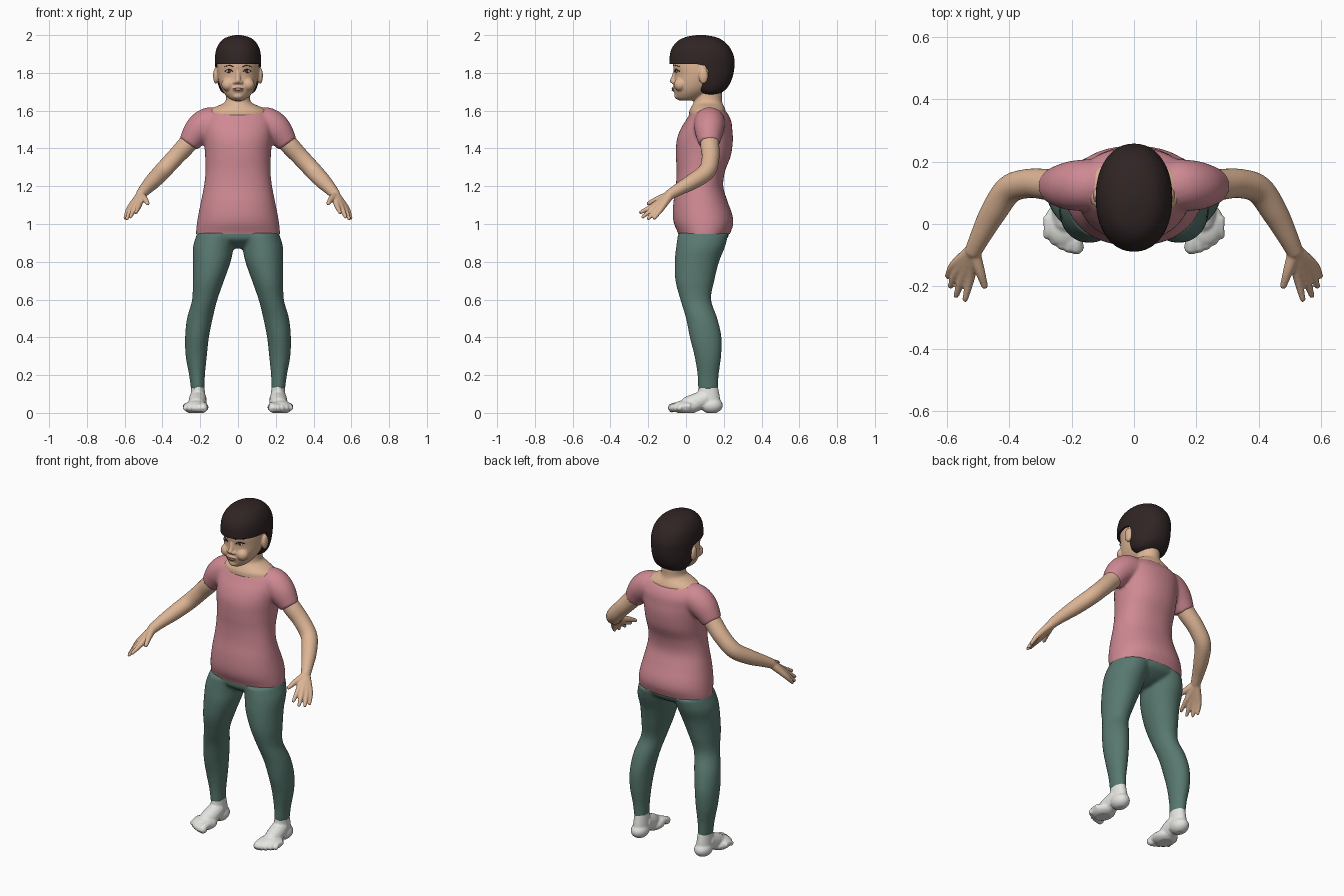
import bpy, bmesh, math
from mathutils import Vector, Matrix
from mathutils.bvhtree import BVHTree

if "Cube" in bpy.data.objects:
    bpy.data.objects.remove(bpy.data.objects["Cube"])


def material(name, rgb):
    m = bpy.data.materials.new(name)
    m.use_nodes = True
    m.diffuse_color = (*rgb, 1)
    b = next(n for n in m.node_tree.nodes if n.type == 'BSDF_PRINCIPLED')
    b.inputs["Base Color"].default_value = (*rgb, 1)
    b.inputs["Roughness"].default_value = 0.7
    return m


SKIN = material("skin", (0.72, 0.46, 0.30))
HAIR = material("dark hair", (0.03, 0.018, 0.018))
PINK = material("pink cloth", (0.62, 0.25, 0.29))
GREEN = material("green cloth", (0.098, 0.19, 0.16))
WHITE = material("white sock", (0.78, 0.78, 0.75))
LIP = material("lip", (0.50, 0.22, 0.17))
IRIS = material("brown iris", (0.07, 0.03, 0.02))


def spline(pts, steps=6):
    """Catmull-Rom interpolation of equal-length tuples."""
    out = []
    for i in range(len(pts) - 1):
        a, b, c, d = (pts[max(0, min(len(pts) - 1, i + k))] for k in (-1, 0, 1, 2))
        for s in range(steps):
            t = s / steps
            out.append(tuple(q + t / 2 * (r - p + t * (2*p - 5*q + 4*r - w + t * (3*q - p - 3*r + w)))
                             for p, q, r, w in zip(a, b, c, d)))
    return out + [tuple(pts[-1])]


def skin_rings(bm, rings):
    rows = [[bm.verts.new(co) for co in ring] for ring in rings]
    n = len(rows[0])
    for a, b in zip(rows, rows[1:]):
        for i in range(n):
            bm.faces.new((a[i], a[(i + 1) % n], b[(i + 1) % n], b[i]))
    bm.faces.new(rows[0][::-1])
    bm.faces.new(rows[-1])


def stack(bm, sections, n=48, power=2.0):
    """Level rings: height, half width, front y, back y, optional centre x."""
    rings = []
    for z, hx, y0, y1, cx in spline([(*s, 0)[:5] for s in sections]):
        ring = []
        for i in range(n):
            a = math.tau * i / n
            c, s = math.cos(a), math.sin(a)
            k = (abs(c) ** power + abs(s) ** power) ** (-1 / power)
            ring.append((cx + hx * k * c, (y0 + y1) / 2 + (y1 - y0) / 2 * k * s, z))
        rings.append(ring)
    skin_rings(bm, rings)


def tube(bm, pts, n=16, blunt=False):
    """Round limb through points (x, y, z, radius)."""
    path = spline(pts)
    if not blunt:
        end, before = Vector(path[-1][:3]), Vector(path[-2][:3])
        r = path[-1][3]
        path.append((*(end + (end - before).normalized() * r * 0.7), r * 0.6))
    rings = []
    for i, p in enumerate(path):
        t = Vector(path[min(i + 1, len(path) - 1)][:3]) - Vector(path[max(i - 1, 0)][:3])
        q = t.to_track_quat('Z', 'Y')
        rings.append([Vector(p[:3]) + q @ Vector((p[3] * math.cos(math.tau * k / n),
                                                  p[3] * math.sin(math.tau * k / n), 0)) for k in range(n)])
    skin_rings(bm, rings)


def ball(bm, centre, radii):
    bmesh.ops.create_uvsphere(bm, u_segments=24, v_segments=16, radius=1,
                              matrix=Matrix.Translation(centre) @ Matrix.Diagonal((*radii, 1)))


def finish(bm, name, mat, mirror=False, voxel=0, smooth=0, hem=None, cutter=None):
    """Mirror, blend and smooth the pieces into one finished part."""
    bmesh.ops.recalc_face_normals(bm, faces=bm.faces)
    me = bpy.data.meshes.new(name)
    bm.to_mesh(me)
    bm.free()
    ob = bpy.data.objects.new(name, me)
    bpy.context.collection.objects.link(ob)
    if mirror:
        ob.modifiers.new("mirror", 'MIRROR').use_mirror_merge = False
    if voxel:
        r = ob.modifiers.new("blend", 'REMESH')
        r.mode, r.voxel_size = 'VOXEL', voxel
    if smooth:
        s = ob.modifiers.new("smooth", 'SMOOTH')
        s.factor, s.iterations = 0.5, smooth
    if cutter:
        c = ob.modifiers.new("cut", 'BOOLEAN')
        c.operation, c.object, c.solver = 'DIFFERENCE', cutter, 'EXACT'
    bpy.context.view_layer.update()
    me = bpy.data.meshes.new_from_object(ob.evaluated_get(bpy.context.evaluated_depsgraph_get()))
    ob.modifiers.clear()
    bm = bmesh.new()
    bm.from_mesh(me)
    if hem:
        bmesh.ops.bisect_plane(bm, geom=bm.verts[:] + bm.edges[:] + bm.faces[:],
                               plane_co=(0, 0, hem), plane_no=(0, 0, -1), clear_outer=True)
    for v in bm.verts:
        v.co.z = max(v.co.z, 0)
    bm.to_mesh(me)
    bm.free()
    me.name = name
    me.materials.clear()
    me.materials.append(mat)
    me.polygons.foreach_set("material_index", [0] * len(me.polygons))
    me.shade_smooth()
    me.set_sharp_from_angle(angle=math.radians(45))
    ob.data = me
    return ob


# Shirt: torso with short sleeves
bm = bmesh.new()
stack(bm, [(0.90, 0.215, -0.03, 0.215), (0.95, 0.222, -0.042, 0.234), (1.0, 0.218, -0.063, 0.25),
           (1.05, 0.21, -0.07, 0.245), (1.12, 0.196, -0.066, 0.22), (1.2, 0.18, -0.054, 0.197),
           (1.28, 0.172, -0.05, 0.207), (1.36, 0.174, -0.053, 0.237), (1.44, 0.18, -0.05, 0.248),
           (1.5, 0.186, -0.03, 0.245), (1.55, 0.185, 0, 0.238), (1.595, 0.155, 0.03, 0.212),
           (1.61, 0.12, 0.07, 0.18)], power=2.2)
tube(bm, [(0.1, 0.125, 1.53, 0.08), (0.155, 0.125, 1.535, 0.082), (0.21, 0.122, 1.495, 0.077),
          (0.262, 0.122, 1.425, 0.056)], n=32, blunt=True)
finish(bm, "shirt", PINK, mirror=True, voxel=0.008, smooth=8, hem=0.948)

# Leggings: pelvis and two legs
bm = bmesh.new()
stack(bm, [(0.87, 0.05, 0.03, 0.12), (0.89, 0.13, 0, 0.17), (0.92, 0.208, -0.035, 0.215),
           (0.95, 0.217, -0.038, 0.228), (0.975, 0.205, -0.04, 0.225)])
stack(bm, [(0.95, 0.105, -0.042, 0.225, 0.112), (0.88, 0.108, -0.052, 0.207, 0.13),
           (0.8, 0.1, -0.06, 0.175, 0.139), (0.7, 0.083, -0.056, 0.15, 0.157),
           (0.6, 0.067, -0.03, 0.133, 0.176), (0.5, 0.068, 0, 0.166, 0.202),
           (0.4, 0.063, 0.02, 0.188, 0.217), (0.3, 0.056, 0.045, 0.186, 0.221),
           (0.2, 0.042, 0.061, 0.173, 0.217), (0.125, 0.036, 0.064, 0.17, 0.213)], n=32)
finish(bm, "leggings", GREEN, mirror=True, voxel=0.008, smooth=6)

# Feet: ankle, heel, instep and toes
bm = bmesh.new()
stack(bm, [(0.03, 0.042, 0.06, 0.185, 0.212), (0.08, 0.04, 0.06, 0.18, 0.212),
           (0.16, 0.033, 0.068, 0.165, 0.213)], n=24)
ball(bm, (0.212, 0.135, 0.04), (0.048, 0.06, 0.044))
tube(bm, [(0.212, 0.11, 0.08, 0.045), (0.215, 0.05, 0.055, 0.048), (0.22, 0, 0.04, 0.042)])
ball(bm, (0.222, 0.0, 0.03), (0.066, 0.075, 0.037))
for i in range(5):
    r = 0.025 - 0.0022 * i
    x, y = 0.184 + 0.023 * i, -0.076 + 0.0025 * i * i
    tube(bm, [(x, y + 0.06, 0.035, r), (x, y + 0.02, 0.035, r * 0.85), (x, y, 0.024, r)], n=12)
finish(bm, "feet", WHITE, mirror=True, voxel=0.005, smooth=4)

# Arms with hands
bm = bmesh.new()
tube(bm, [(0.2, 0.125, 1.5, 0.05), (0.27, 0.126, 1.42, 0.05), (0.335, 0.13, 1.35, 0.047),
          (0.4, 0.11, 1.28, 0.046), (0.452, 0.035, 1.225, 0.042), (0.492, -0.04, 1.183, 0.033),
          (0.516, -0.09, 1.153, 0.027)], n=24)
for knuckle, tip in (((0.524, -0.168, 1.1), (0.541, -0.243, 1.06)),
                     ((0.546, -0.165, 1.09), (0.57, -0.23, 1.037)),
                     ((0.564, -0.15, 1.083), (0.588, -0.2, 1.028)),
                     ((0.576, -0.132, 1.08), (0.597, -0.168, 1.03))):
    tube(bm, [(0.516, -0.085, 1.153, 0.024), (*knuckle, 0.016), (*tip, 0.0095)], n=12)
tube(bm, [(0.512, -0.095, 1.15, 0.022), (0.492, -0.155, 1.13, 0.016), (0.478, -0.2, 1.108, 0.011)], n=12)
finish(bm, "arms", SKIN, mirror=True, voxel=0.005, smooth=4)

# Head with neck, nose, cheeks and ears
bm = bmesh.new()
stack(bm, [(1.57, 0.16, 0.015, 0.212), (1.6, 0.152, 0.018, 0.21), (1.62, 0.12, 0.028, 0.202),
           (1.64, 0.076, 0.04, 0.193), (1.66, 0.064, 0.045, 0.19), (1.7, 0.062, 0.05, 0.19),
           (1.76, 0.06, 0.05, 0.18)])
stack(bm, [(1.653, 0.025, -0.035, 0.04), (1.668, 0.052, -0.052, 0.08), (1.7, 0.08, -0.062, 0.13),
           (1.74, 0.098, -0.065, 0.17), (1.79, 0.109, -0.061, 0.2), (1.84, 0.111, -0.068, 0.215),
           (1.9, 0.105, -0.06, 0.21), (1.95, 0.08, -0.03, 0.18), (1.97, 0.04, 0.03, 0.13)])
tube(bm, [(0, -0.055, 1.81, 0.012), (0, -0.063, 1.78, 0.013), (0, -0.072, 1.755, 0.015)])
ball(bm, (0, -0.055, 1.715), (0.032, 0.019, 0.018))
ball(bm, (0, -0.042, 1.678), (0.028, 0.02, 0.018))
for s in (-1, 1):
    ball(bm, (0.016 * s, -0.065, 1.75), (0.011, 0.011, 0.009))
    ball(bm, (0.052 * s, -0.03, 1.738), (0.036, 0.035, 0.035))
    ball(bm, (0.117 * s, 0.092, 1.785), (0.015, 0.025, 0.043))
head = finish(bm, "head_and_neck", SKIN, voxel=0.005, smooth=4)

# Hair: rounded bob, opened around the face and ears
opening = [(-0.3, 1.6), (-0.3, 1.846), (0.06, 1.846), (0.1, 1.838), (0.118, 1.81),
           (0.112, 1.77), (0.088, 1.745), (0.074, 1.70), (0.085, 1.6)]
bm = bmesh.new()
skin_rings(bm, [[(x, y, z) for y, z in opening] for x in (-0.3, 0.3)])
cutter = finish(bm, "face_opening_cutter", HAIR)
cutter.hide_render = True
cutter.hide_set(True)
bm = bmesh.new()
stack(bm, [(1.685, 0.06, 0.09, 0.165), (1.7, 0.087, 0.06, 0.195), (1.73, 0.103, 0.02, 0.225),
           (1.78, 0.115, -0.04, 0.247), (1.83, 0.121, -0.083, 0.256), (1.88, 0.122, -0.087, 0.255),
           (1.93, 0.113, -0.075, 0.235), (1.97, 0.088, -0.042, 0.197), (1.99, 0.056, 0, 0.155),
           (2.0, 0.015, 0.055, 0.1)], n=64, power=2.15)
finish(bm, "hair", HAIR, cutter=cutter)

# Face details laid on the head surface
tree = BVHTree.FromPolygons([v.co for v in head.data.vertices],
                            [tuple(p.vertices) for p in head.data.polygons])


def on_face(x, z, lift=0.0):
    hit = tree.ray_cast(Vector((x, -1, z)), Vector((0, 1, 0)))[0]
    return (x, hit.y - lift, z)


def face_line(bm, pts, r):
    tube(bm, [(*on_face(x, z), r) for x, z in pts], n=8)


bm = bmesh.new()
ball(bm, on_face(0.048, 1.808), (0.017, 0.004, 0.008))
finish(bm, "eye_whites", WHITE, mirror=True)
bm = bmesh.new()
ball(bm, on_face(0.048, 1.808, 0.002), (0.009, 0.004, 0.008))
finish(bm, "irises", IRIS, mirror=True)
bm = bmesh.new()
face_line(bm, [(0.028, 1.806), (0.038, 1.816), (0.052, 1.817), (0.068, 1.808)], 0.003)
face_line(bm, [(0.022, 1.832), (0.045, 1.839), (0.07, 1.834)], 0.002)
finish(bm, "lashes_and_brows", HAIR, mirror=True)
bm = bmesh.new()
face_line(bm, [(-0.026, 1.716), (-0.008, 1.719), (0.008, 1.719), (0.026, 1.716)], 0.003)
face_line(bm, [(-0.018, 1.711), (0, 1.708), (0.018, 1.711)], 0.004)
finish(bm, "lips", LIP)
